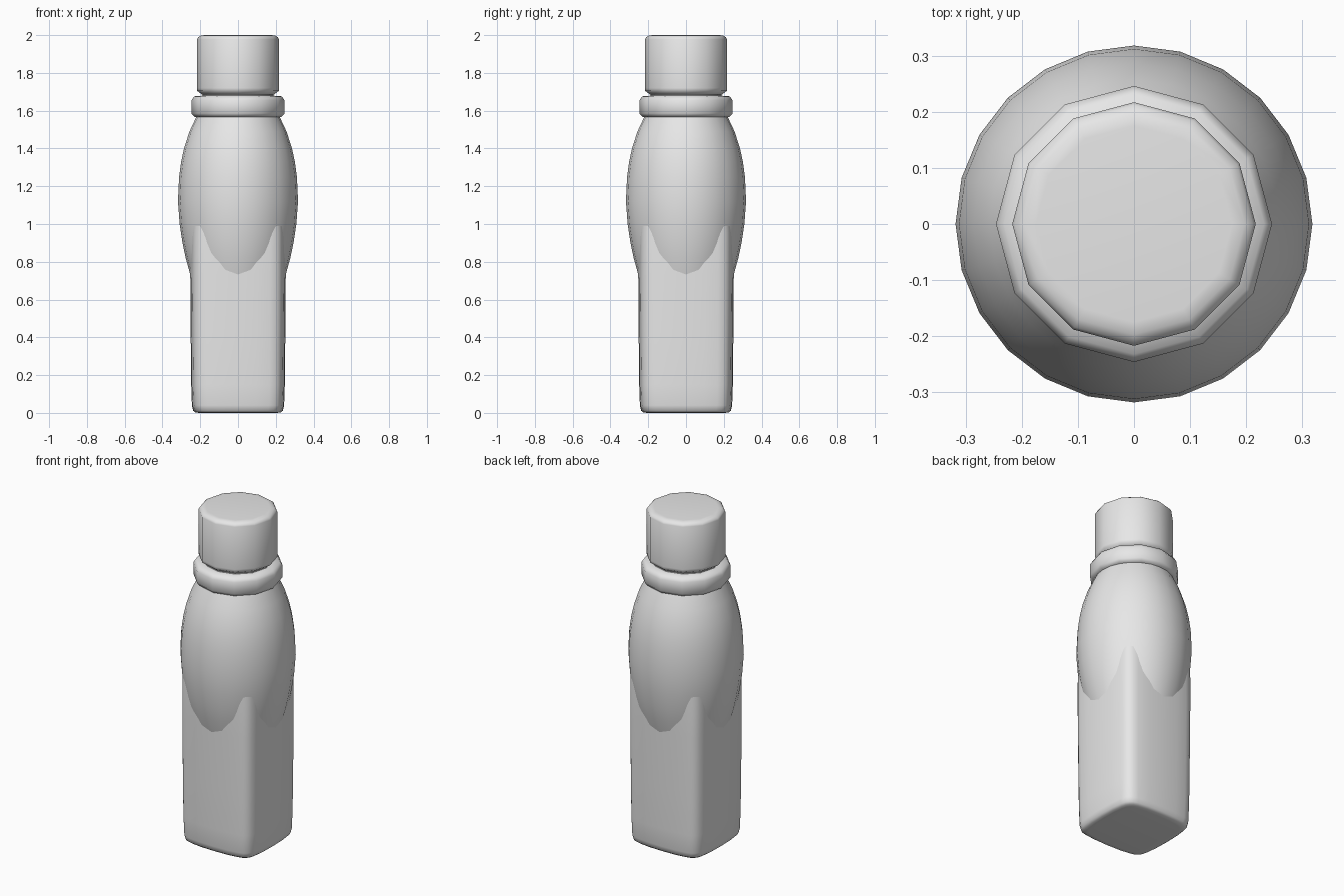
import bpy
import bmesh
from math import cos, sin, tau, radians

cube = bpy.data.objects.get("Cube")
if cube:
    bpy.data.objects.remove(cube, do_unlink=True)

grey = bpy.data.materials.new("plain_grey")
grey.use_nodes = True
colour = (0.8, 0.8, 0.8, 1)
grey.diffuse_color = colour
grey.node_tree.nodes["Principled BSDF"].inputs["Base Color"].default_value = colour


def loft(name, section, profile):
    """Stack scaled copies of a closed section; profile holds (scale, z)."""
    bm = bmesh.new()
    rings = [[bm.verts.new((x * s, y * s, z)) for x, y in section] for s, z in profile]
    n = len(section)
    for low, high in zip(rings, rings[1:]):
        for i in range(n):
            j = (i + 1) % n
            bm.faces.new((low[i], low[j], high[j], high[i]))
    bm.faces.new(rings[0][::-1])
    bm.faces.new(rings[-1])
    mesh = bpy.data.meshes.new(name)
    bm.to_mesh(mesh)
    bm.free()
    mesh.materials.append(grey)
    obj = bpy.data.objects.new(name, mesh)
    bpy.context.collection.objects.link(obj)
    bpy.ops.object.select_all(action="DESELECT")
    obj.select_set(True)
    bpy.context.view_layer.objects.active = obj
    bpy.ops.object.shade_smooth_by_angle(angle=radians(60))
    return obj


def circle(n):
    return [(cos(tau * i / n), sin(tau * i / n)) for i in range(n)]


def bowed_square():
    """Square with bulging sides and rounded corners, from one side turned four times."""
    half = [(0.253, 0), (0.25, 0.1), (0.241, 0.17), (0.233, 0.2)]
    side = [(x, -y) for x, y in half[:0:-1]] + half + [(0.219, 0.219)]
    points = []
    for _ in range(4):
        points += side
        side = [(-y, x) for x, y in side]
    return points


# Square lower body, running up inside the rounded shoulder
loft("lower_body", bowed_square(),
     [(0.8, 0), (0.89, 0.002), (0.94, 0.012), (0.965, 0.04), (0.98, 0.15),
      (0.99, 0.4), (1, 0.74), (1, 0.95), (0.97, 1.12)])

# Egg-shaped upper body
loft("upper_body", circle(24),
     [(0.2, 0.58), (0.232, 0.66), (0.255, 0.74), (0.277, 0.82), (0.294, 0.9),
      (0.309, 1.0), (0.318, 1.12), (0.312, 1.25), (0.301, 1.33), (0.286, 1.4),
      (0.257, 1.49), (0.217, 1.575)])

# Collar, neck and cap
loft("collar", circle(12),
     [(0.2, 1.565), (0.232, 1.568), (0.246, 1.585), (0.246, 1.655),
      (0.232, 1.676), (0.18, 1.68)])
loft("neck", circle(12), [(0.188, 1.66), (0.188, 1.7)])
loft("cap", circle(12),
     [(0.16, 1.683), (0.19, 1.685), (0.216, 1.705), (0.217, 1.72), (0.217, 1.978),
      (0.212, 1.988), (0.197, 1.998), (0.175, 2.0)])
